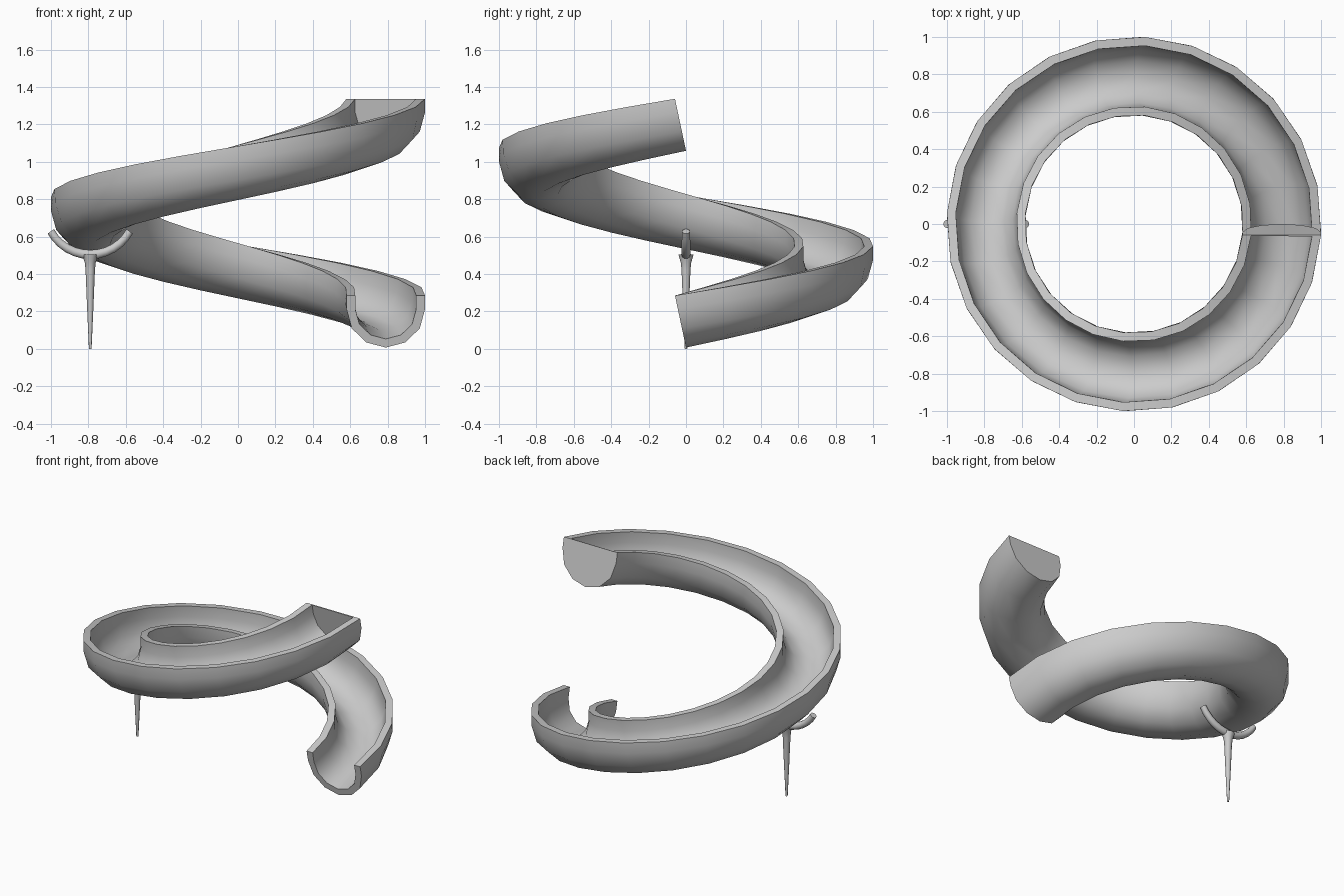
import bpy, bmesh
from math import sin, cos, pi, atan2, radians
from mathutils import Vector

if "Cube" in bpy.data.objects:
    bpy.data.objects.remove(bpy.data.objects["Cube"])

R, RISE, BASE = 0.79, 1.052, 0.007      # helix radius, climb per turn, start height
OUT, INN, H = 0.21, 0.163, 0.284        # trough outer/inner radius, wall height
SEG, ARC = 24, 6
SLOPE = atan2(RISE, 2 * pi * R)


def half_circle(r):
    """U-shaped profile from left rim to right rim."""
    arc = [(-r * cos(pi * i / ARC), OUT - r * sin(pi * i / ARC)) for i in range(ARC + 1)]
    return [(-r, H)] + arc + [(r, H)]


def place(u, v, a):
    """Profile point set perpendicular to the climbing path at angle a."""
    radial = Vector((cos(a), sin(a), 0))
    tangent = Vector((-sin(a), cos(a), 0))
    return radial * (R + u) - tangent * (v * sin(SLOPE)) + Vector(
        (0, 0, BASE + RISE * a / (2 * pi) + v * cos(SLOPE)))


def add_mesh(name, bm):
    bmesh.ops.recalc_face_normals(bm, faces=bm.faces)
    me = bpy.data.meshes.new(name)
    bm.to_mesh(me)
    bm.free()
    me.shade_smooth()
    me.set_sharp_from_angle(angle=radians(42))
    ob = bpy.data.objects.new(name, me)
    bpy.context.collection.objects.link(ob)
    return ob


# Spiral trough: one full turn of a U-shaped channel
outer, inner = half_circle(OUT), half_circle(INN)
n = len(outer)
bm = bmesh.new()
rings = []
for s in range(SEG + 1):
    a = 2 * pi * s / SEG
    rings.append([bm.verts.new(place(u, v, a)) for u, v in outer + inner[::-1]])
for r0, r1 in zip(rings, rings[1:]):
    for i in range(2 * n):
        j = (i + 1) % (2 * n)
        bm.faces.new((r0[i], r0[j], r1[j], r1[i]))
for ring in (rings[0], rings[-1]):
    for i in range(n - 1):
        bm.faces.new((ring[i], ring[i + 1], ring[2 * n - 2 - i], ring[2 * n - 1 - i]))
add_mesh("spiral_trough", bm)

# Thin wall closing the upper end
bm = bmesh.new()
loops = [[bm.verts.new(place(u, v, a)) for u, v in inner] for a in (2 * pi - 0.008, 2 * pi)]
for loop in loops:
    bm.faces.new(loop)
for i in range(n):
    j = (i + 1) % n
    bm.faces.new((loops[0][i], loops[0][j], loops[1][j], loops[1][i]))
add_mesh("end_wall", bm)


# Forked support under the half-turn
def rod(name, pts):
    cu = bpy.data.curves.new(name, 'CURVE')
    cu.dimensions = '3D'
    cu.bevel_depth = 1.0
    cu.bevel_resolution = 3
    cu.use_fill_caps = True
    sp = cu.splines.new('POLY')
    sp.points.add(len(pts) - 1)
    for p, (x, z, r) in zip(sp.points, pts):
        p.co = (x, 0, z, 1)
        p.radius = r
    ob = bpy.data.objects.new(name, cu)
    bpy.context.collection.objects.link(ob)


rod("support_post", [(-R, 0, 0.007), (-R, 0.2, 0.016), (-R, 0.42, 0.025),
                     (-R, 0.46, 0.029), (-R, 0.485, 0.037), (-R, 0.505, 0.042)])
arc_r, half = 0.241, radians(61)
arms = []
for i in range(13):
    t = half * (i / 6 - 1)
    arms.append((-R + arc_r * sin(t), 0.745 - arc_r * cos(t), 0.026 - 0.004 * abs(t)))
rod("support_cradle", arms)
